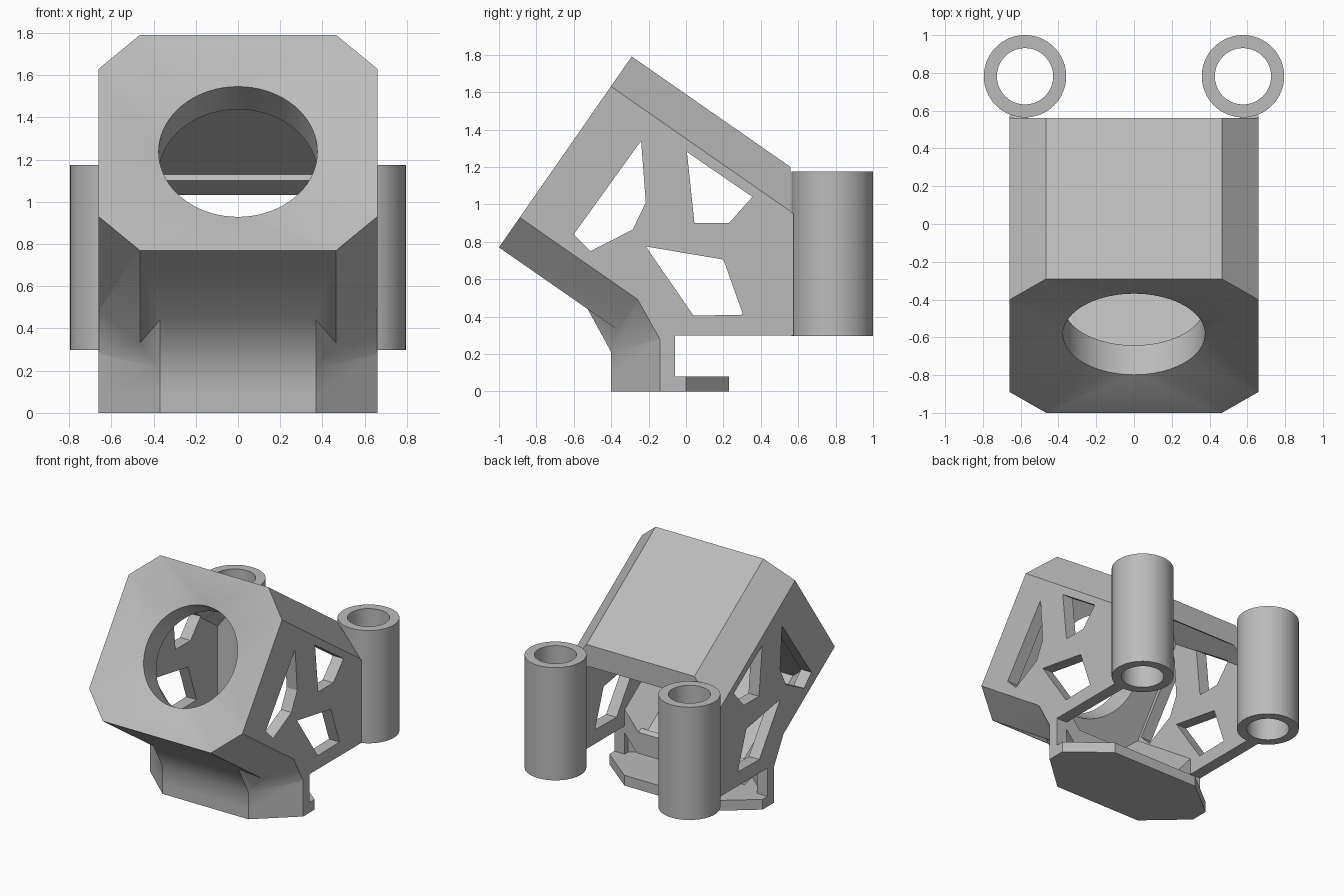
import bpy, bmesh, math
from mathutils import Vector

cube = bpy.data.objects.get("Cube")
if cube:
    bpy.data.objects.remove(cube, do_unlink=True)

grey = bpy.data.materials.new("plain grey")
grey.use_nodes = True
GREY = (0.5, 0.5, 0.5, 1)
grey.diffuse_color = GREY
grey.node_tree.nodes["Principled BSDF"].inputs["Base Color"].default_value = GREY

# Tilted frame of the viewing box: u runs up its face, d runs inwards
U, D = Vector((0, 0.571, 0.821)), Vector((0, 0.821, -0.571))
ORIGIN = Vector((0, -1, 0.77))
HEIGHT, HALF, WALL, CHAMFER = 1.243, 0.66, 0.09, 0.195


def tilt(x, u, d):
    return ORIGIN + U * u + D * d + Vector((x, 0, 0))


def finish(name, bm):
    bmesh.ops.recalc_face_normals(bm, faces=bm.faces)
    mesh = bpy.data.meshes.new(name)
    bm.to_mesh(mesh)
    bm.free()
    ob = bpy.data.objects.new(name, mesh)
    bpy.context.collection.objects.link(ob)
    mesh.materials.append(grey)
    return ob


def loft(name, *rings):
    """Closed solid through rings that have equal point counts."""
    bm = bmesh.new()
    rows = [[bm.verts.new(p) for p in ring] for ring in rings]
    n = len(rows[0])
    for a, b in zip(rows, rows[1:]):
        for i in range(n):
            j = (i + 1) % n
            bm.faces.new((a[i], a[j], b[j], b[i]))
    bm.faces.new(rows[0])
    bm.faces.new(rows[-1])
    return finish(name, bm)


def hull(name, points):
    bm = bmesh.new()
    for p in points:
        bm.verts.new(p)
    bmesh.ops.convex_hull(bm, input=bm.verts)
    return finish(name, bm)


def box(x0, x1, y0, y1, z0, z1):
    return hull("box", [(x, y, z) for x in (x0, x1) for y in (y0, y1) for z in (z0, z1)])


def side_prism(name, yz, x0, x1):
    return loft(name, *[[(x, y, z) for y, z in yz] for x in (x0, x1)])


def combine(target, other, operation):
    """Apply a boolean and throw the second solid away."""
    mod = target.modifiers.new("cut", 'BOOLEAN')
    mod.operation, mod.solver, mod.object = operation, 'EXACT', other
    bpy.context.view_layer.update()
    graph = bpy.context.evaluated_depsgraph_get()
    mesh = bpy.data.meshes.new_from_object(target.evaluated_get(graph))
    target.modifiers.clear()
    target.data = mesh
    bpy.data.objects.remove(other, do_unlink=True)


def cut(target, other):
    combine(target, other, 'DIFFERENCE')


def join(target, other):
    combine(target, other, 'UNION')


def octagon(d, half, low, high, c):
    right = [(half - c, low), (half, low + c), (half, high - c), (half - c, high)]
    return [tilt(x, u, d) for x, u in right + [(-x, u) for x, u in reversed(right)]]


def circle(d, r, n=72):
    return [tilt(r * math.cos(t), HEIGHT / 2 + r * math.sin(t), d)
            for t in (math.tau * i / n for i in range(n))]


def mirrored(half):
    return half + [(-x, y) for x, y in reversed(half)]


def neck_sweep(name, plan, z0, reach):
    """Upright plan outline that bends forward into the box."""
    bend = [(x, y, 0.21 + 0.27 * (y + 0.4)) for x, y in plan]
    top = [(x, y - 0.12 * reach, z + 0.22 * reach) for x, y, z in bend]
    return loft(name, [(x, y, z0) for x, y in plan], bend, top)


# Octagonal viewing box, trimmed at the back and underneath
body = loft("viewer_body", octagon(0, HALF, 0, HEIGHT, CHAMFER),
            octagon(2, HALF, 0, HEIGHT, CHAMFER))
cut(body, box(-1, 1, 0.56, 2, -1, 2))
cut(body, box(-1, 1, -0.06, 2, -1, 0.30))

# Flat side panels reaching down to the neck and back to the sleeves
panel = [(-0.14, 0.28), (-0.06, 0.30), (0.575, 0.30), (0.575, 0.95),
         (-0.4, 1.63), (-0.885, 0.93), (-0.26, 0.495)]
for s in (-1, 1):
    join(body, side_prism("panel", panel, s * 0.56, s * HALF))

# Hollow neck
neck = neck_sweep("neck", mirrored([(0.66, -0.06), (0.66, -0.14), (0.37, -0.4)]), 0, 1.2)
cut(neck, neck_sweep("neck_inside", mirrored([(0.57, 0.1), (0.57, -0.1), (0.336, -0.31)]),
                     0.04, 1.5))
join(body, neck)

# Cavity, with a shallow lip at its rear edge
INNER = HALF - WALL
cut(body, loft("cavity", octagon(0.265, INNER, 0.1, HEIGHT - 0.1, 0.155),
               octagon(1.013, INNER, 0.1, HEIGHT - 0.1, 0.155)))
cut(body, loft("rear_opening", octagon(1.0, INNER, 0.136, HEIGHT - 0.136, 0.12),
               octagon(2.2, INNER, 0.136, HEIGHT - 0.136, 0.12)))
cut(body, box(-INNER, INNER, -0.06, 1, 0.1, 0.6))

# Dished face and round opening
cut(body, hull("dish", octagon(-0.001, HALF, 0, HEIGHT, CHAMFER) + circle(0.075, 0.376)))
cut(body, loft("opening", circle(0.03, 0.376), circle(0.4, 0.376)))

# Cut-out windows through both sides
windows = [
    [(-0.6, 0.84), (-0.24, 1.34), (-0.215, 1.01), (-0.285, 0.865), (-0.51, 0.75)],
    [(-0.215, 0.775), (0.2, 0.705), (0.305, 0.41), (0.04, 0.405)],
    [(0.005, 1.28), (0.355, 1.04), (0.23, 0.9), (0.045, 0.9)],
]
for w in windows:
    cut(body, side_prism("window", w, -1, 1))

# Foot plate
foot = mirrored([(0.37, 0.23), (0.66, 0), (0.66, -0.14), (0.37, -0.4)])
join(body, loft("foot", *[[(x, y, z) for x, y in foot] for z in (0, 0.08)]))


# Upright sleeves at the back
def tube(name, x, y, z0, z1, outer, inner, n=64):
    bm = bmesh.new()
    rows = [[bm.verts.new((x + r * math.cos(math.tau * i / n),
                           y + r * math.sin(math.tau * i / n), z)) for i in range(n)]
            for r, z in ((outer, z0), (outer, z1), (inner, z1), (inner, z0))]
    for k in range(4):
        a, b = rows[k], rows[(k + 1) % 4]
        for i in range(n):
            j = (i + 1) % n
            bm.faces.new((a[i], a[j], b[j], b[i]))
    return finish(name, bm)


parts = [body]
for side, s in (("left", 1), ("right", -1)):
    parts.append(tube(side + "_sleeve", s * 0.577, 0.782, 0.297, 1.175, 0.218, 0.149))

# One material, smooth curves with crisp edges
for ob in parts:
    ob.data.materials.clear()
    ob.data.materials.append(grey)
    bpy.ops.object.select_all(action='DESELECT')
    ob.select_set(True)
    bpy.context.view_layer.objects.active = ob
    bpy.ops.object.shade_smooth_by_angle(angle=math.radians(30))
